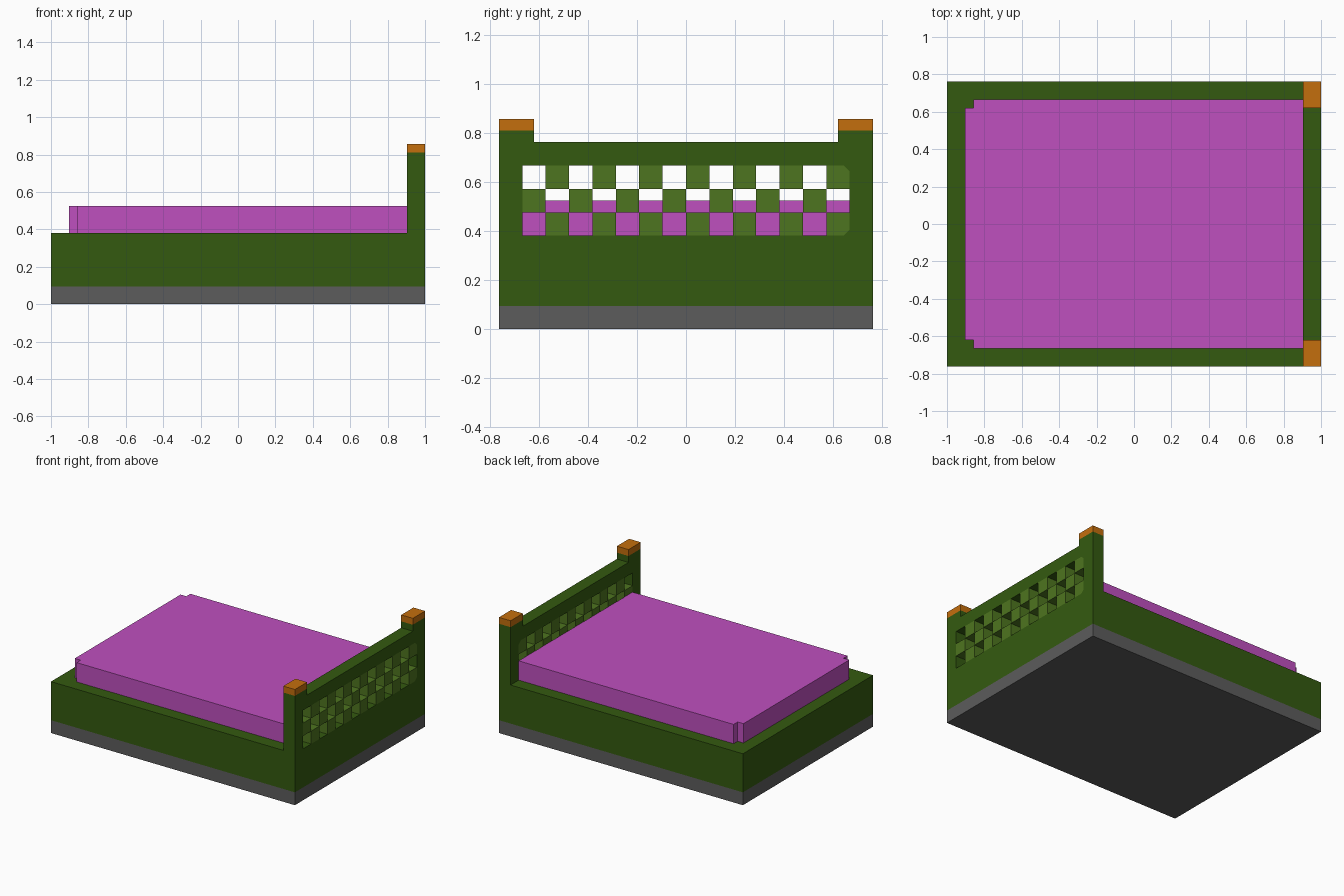
import bpy, bmesh
from mathutils import Vector

if "Cube" in bpy.data.objects:
    bpy.data.objects.remove(bpy.data.objects["Cube"])

U = 2 / 21          # grid module: bed is 21 x 16 x 9 modules


def material(name, rgb):
    m = bpy.data.materials.new(name)
    m.diffuse_color = (*rgb, 1)
    m.use_nodes = True
    m.node_tree.nodes["Principled BSDF"].inputs["Base Color"].default_value = m.diffuse_color
    return m


GREEN = material("dark green", (0.034, 0.102, 0.005))
LEAF = material("leaf green", (0.076, 0.178, 0.014))
ORANGE = material("orange", (0.55, 0.156, 0.004))
PINK = material("magenta", (0.52, 0.08, 0.52))
GREY = material("grey", (0.107, 0.107, 0.107))


def prisms(name, profiles, axis, lo, hi, mat):
    """Extrude closed profiles (in modules) along x or z into one object."""
    bm = bmesh.new()
    for pts in profiles:
        if axis == "x":
            co = [Vector((lo, a, b)) * U for a, b in pts]
            step = Vector(((hi - lo) * U, 0, 0))
        else:
            co = [Vector((a, b, lo)) * U for a, b in pts]
            step = Vector((0, 0, (hi - lo) * U))
        face = bm.faces.new([bm.verts.new(c) for c in co])
        ext = bmesh.ops.extrude_face_region(bm, geom=[face], use_keep_orig=True)
        bmesh.ops.translate(bm, vec=step, verts=[
            v for v in ext["geom"] if isinstance(v, bmesh.types.BMVert)])
    bmesh.ops.recalc_face_normals(bm, faces=bm.faces)
    me = bpy.data.meshes.new(name)
    bm.to_mesh(me)
    bm.free()
    me.materials.append(mat)
    ob = bpy.data.objects.new(name, me)
    bpy.context.collection.objects.link(ob)
    return ob


def rect(a0, a1, b0, b1):
    return [(a0, b0), (a1, b0), (a1, b1), (a0, b1)]


# Base plinth and bed frame
footprint = rect(-10.5, 10.5, -8, 8)
prisms("plinth", [footprint], "z", 0, 1, GREY)
prisms("bed_frame", [footprint], "z", 1, 4, GREEN)

# Mattress with notched foot corners
prisms("mattress", [[(9.5, -7), (9.5, 7), (-9, 7), (-9, 6.5), (-9.5, 6.5),
                     (-9.5, -6.5), (-9, -6.5), (-9, -7)]], "z", 4, 5.5, PINK)

# Headboard arch with raised posts around an open window
half = [(7, 4), (8, 4), (8, 8.5), (6.5, 8.5), (6.5, 8)]
arch = half + [(-y, z) for y, z in reversed(half)] + [(-7, 7), (7, 7)]
prisms("headboard", [arch], "x", 9.5, 10.5, GREEN)

# Post caps
prisms("post_caps", [rect(9.5, 10.5, 6.5, 8), rect(9.5, 10.5, -8, -6.5)],
       "z", 8.5, 9, ORANGE)

# Checkerboard lattice, with the outer end corners clipped
C = 0.25
cells, fillets = [], []
for row in range(3):
    for col in range(14):
        if (row + col) % 2 == 0:
            continue
        y, z = col - 7, 4 + row
        if col == 13 and row == 0:
            cells.append([(y, z), (7 - C, z), (7, z + C), (7, z + 1), (y, z + 1)])
            fillets.append([(7 - C, z), (7, z), (7, z + C)])
        elif col == 13 and row == 2:
            cells.append([(y, z), (7, z), (7, z + 1 - C), (7 - C, z + 1), (y, z + 1)])
            fillets.append([(7, z + 1 - C), (7, z + 1), (7 - C, z + 1)])
        else:
            cells.append(rect(y, y + 1, z, z + 1))
prisms("headboard_lattice", cells, "x", 9.5, 10.5, LEAF)
prisms("window_corner_fillets", fillets, "x", 9.5, 10.5, GREEN)
